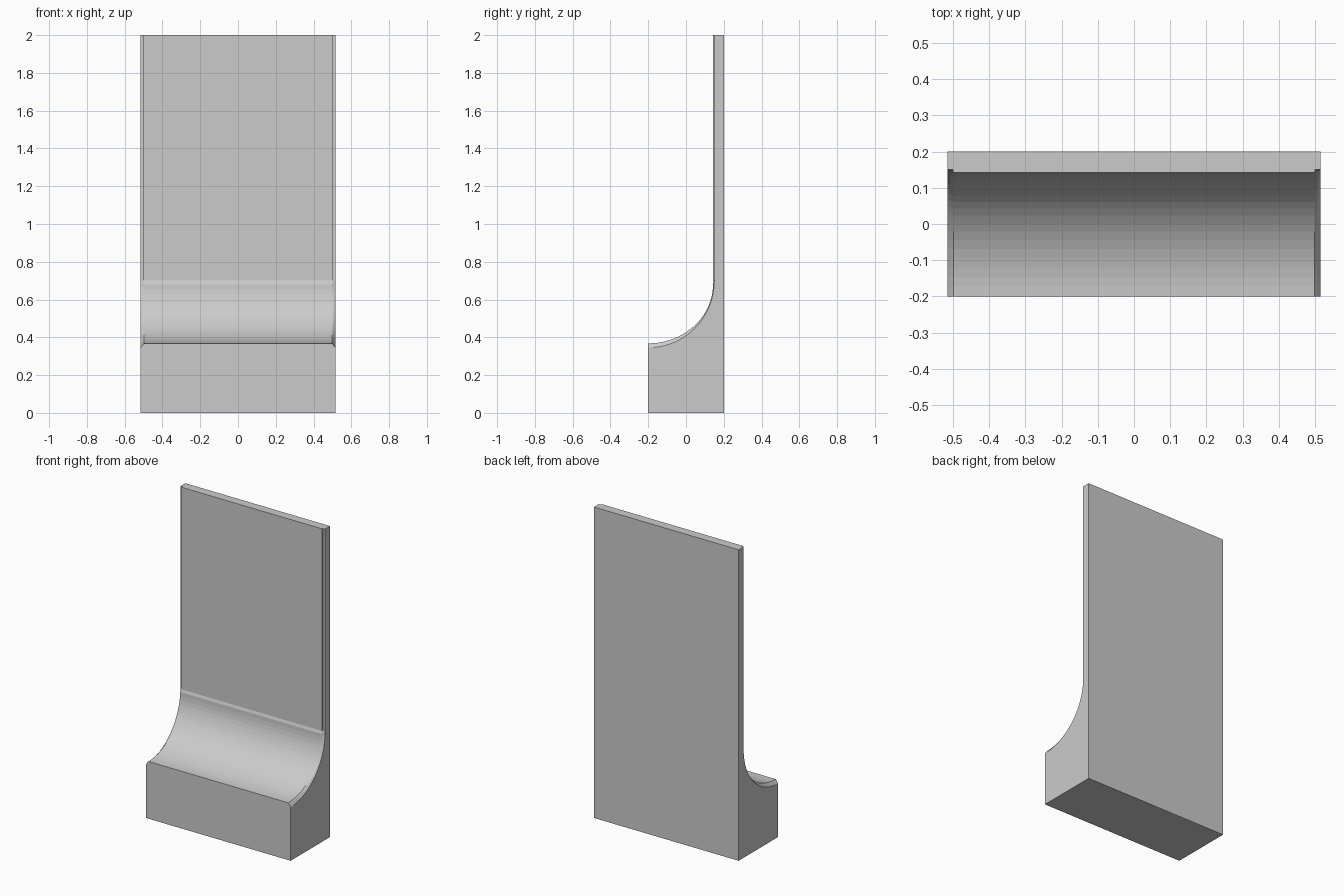
import bpy, bmesh
from math import sin, cos, pi

if "Cube" in bpy.data.objects:
    bpy.data.objects.remove(bpy.data.objects["Cube"])

SEG = 20
HALF = 0.515


def arc(ry, rz, cz):
    """Quarter ellipse from the front lip up to the back board."""
    return [(-0.2 + ry * sin(i / SEG * pi / 2), cz - rz * cos(i / SEG * pi / 2))
            for i in range(SEG + 1)]


def finish(name, bm):
    bmesh.ops.recalc_face_normals(bm, faces=bm.faces)
    me = bpy.data.meshes.new(name)
    bm.to_mesh(me)
    bm.free()
    ob = bpy.data.objects.new(name, me)
    bpy.context.collection.objects.link(ob)
    return ob


def loft(name, rings):
    """Join rings of points into a closed solid with end caps."""
    bm = bmesh.new()
    vs = [[bm.verts.new(p) for p in r] for r in rings]
    n = len(vs[0])
    for a, b in zip(vs, vs[1:]):
        for i in range(n):
            j = (i + 1) % n
            bm.faces.new((a[i], a[j], b[j], b[i]))
    bm.faces.new(vs[0])
    bm.faces.new(vs[-1][::-1])
    return finish(name, bm)


# Main body: base, concave slope and back board in one side profile
outer = arc(0.35, 0.355, 0.70)
profile = [(-0.2, 0), (0.2, 0), (0.2, 2), (0.15, 2)] + outer[::-1]
loft("body", [[(x, y, z) for y, z in profile] for x in (-HALF, HALF)])

# Raised slope lining with bevelled side edges
middle = arc(0.347, 0.342, 0.70)
inner = arc(0.343, 0.312, 0.68)
rings = []
for o, m, i in zip(outer, middle, inner):
    half = [(HALF, o), (0.506, m), (0.498, i)]
    rings.append([(-x, *p) for x, p in half] + [(x, *p) for x, p in half[::-1]])
loft("slope_lining", rings)

# Thin raised panel on the back board
bm = bmesh.new()
bmesh.ops.create_cube(bm, size=1)
bmesh.ops.scale(bm, vec=(1.0, 0.018, 1.3), verts=bm.verts)
bmesh.ops.translate(bm, vec=(0, 0.151, 1.35), verts=bm.verts)
# keep the top flush with the board without overlapping faces
for v in bm.verts:
    v.co.y = 0.15 if v.co.y > 0.151 else 0.142
finish("front_panel", bm)
